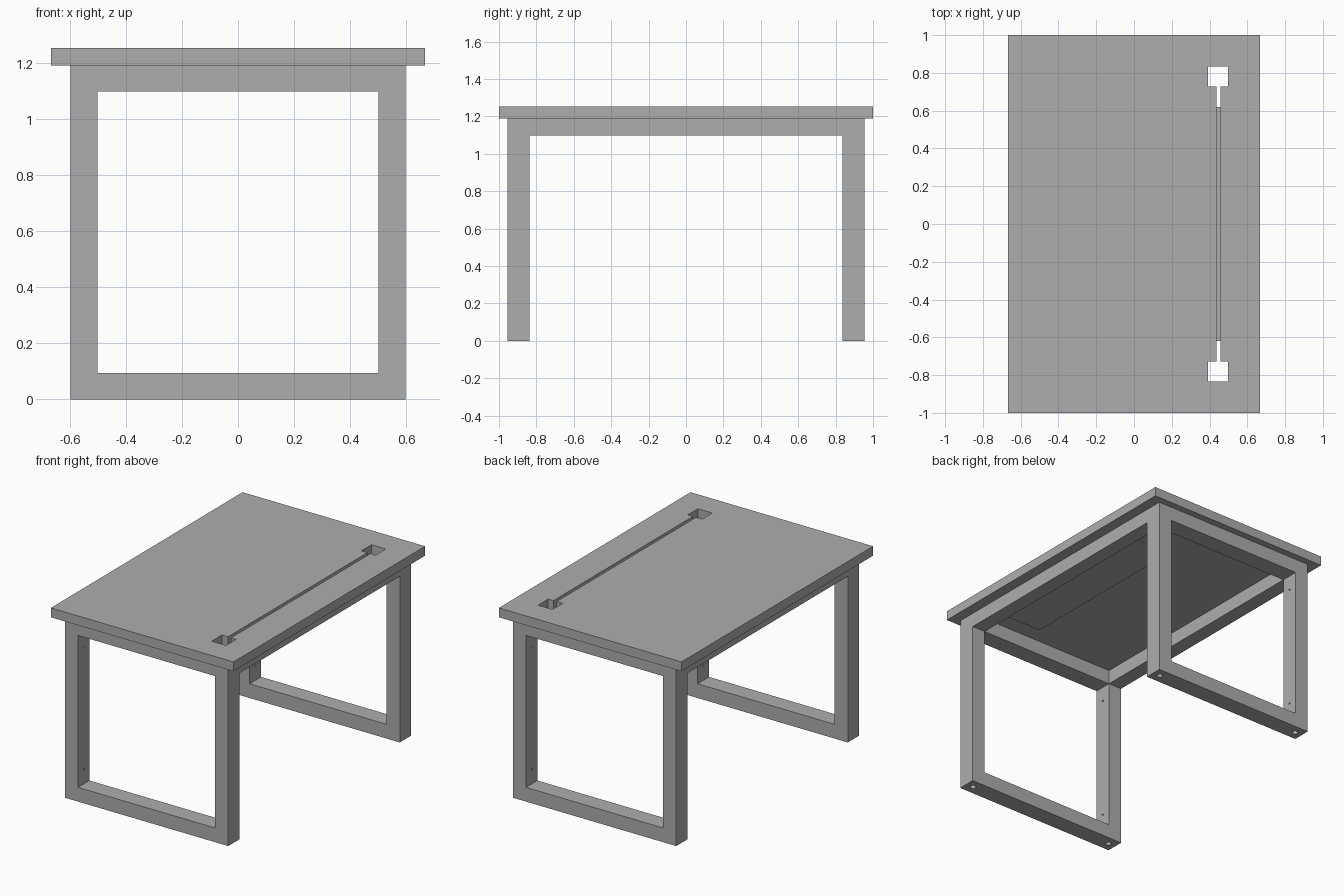
import bpy
from mathutils import Matrix, Vector

if "Cube" in bpy.data.objects:
    bpy.data.objects.remove(bpy.data.objects["Cube"])

grey = bpy.data.materials.new("mid_grey")
grey.diffuse_color = (0.42, 0.42, 0.42, 1)
grey.use_nodes = True
grey.node_tree.nodes["Principled BSDF"].inputs["Base Color"].default_value = grey.diffuse_color


def box(name, lo, hi):
    """Axis-aligned box between two corners."""
    lo, hi = Vector(lo), Vector(hi)
    bpy.ops.mesh.primitive_cube_add(size=1)
    ob = bpy.context.object
    ob.name = name
    ob.data.transform(Matrix.Translation((lo + hi) / 2) @ Matrix.Diagonal((*(hi - lo), 1)))
    ob.data.materials.append(grey)
    return ob


def drill(center, radius, depth, axis="Z"):
    """Cylinder cutter along an axis."""
    bpy.ops.mesh.primitive_cylinder_add(vertices=16, radius=radius, depth=depth)
    ob = bpy.context.object
    turn = Matrix.Rotation(1.5707963, 4, "Y") if axis == "X" else Matrix.Identity(4)
    ob.data.transform(Matrix.Translation(center) @ turn)
    ob.data.materials.append(grey)
    return ob


def cut(target, cutters):
    """Subtract each cutter and remove it."""
    for c in cutters:
        mod = target.modifiers.new("cut", "BOOLEAN")
        mod.operation, mod.solver, mod.object = "DIFFERENCE", "EXACT", c
        bpy.context.view_layer.objects.active = target
        bpy.ops.object.modifier_apply(modifier=mod.name)
        bpy.data.objects.remove(c)


# Main dimensions
OUT, INN = 0.597, 0.50           # frame half widths, outside and opening
LEG_IN, LEG_OUT = 0.836, 0.955   # leg frame range along y
RAIL, UNDER, TOP = 1.097, 1.19, 1.252

# Tabletop with cable slot and a square opening at each end
top = box("tabletop", (-0.667, -1, UNDER), (0.667, 1, TOP))
cut(top, [box("slot", (0.436, -0.75, 1.1), (0.459, 0.75, 1.4))] +
    [box("opening", (0.392, min(s * 0.728, s * 0.834), 1.1),
         (0.497, max(s * 0.728, s * 0.834), 1.4)) for s in (-1, 1)])

# Closed rectangular leg frames, with foot and screw holes
for s, side in ((-1, "front"), (1, "back")):
    y0, y1 = sorted((s * LEG_IN, s * LEG_OUT))
    mid = (y0 + y1) / 2
    frame = box(side + "_leg_frame", (-OUT, y0, 0), (OUT, y1, UNDER))
    cutters = [box("window", (-INN, y0 - 0.1, 0.094), (INN, y1 + 0.1, RAIL))]
    for m in (-1, 1):
        cutters.append(drill((m * 0.545, mid, 0), 0.018, 0.06))
        cutters.append(drill((m * 0.33, mid, RAIL), 0.006, 0.04))
        for z in (0.19, 1.0):
            cutters.append(drill((m * INN, mid, z), 0.006, 0.04, "X"))
    cut(frame, cutters)

# Long rails joining the two frames
for s, side in ((-1, "left"), (1, "right")):
    x0, x1 = sorted((s * INN, s * OUT))
    box(side + "_rail", (x0, -LEG_IN, RAIL), (x1, LEG_IN, UNDER))

# Cable tray under the slot
box("cable_tray_floor", (0.24, -0.62, 1.108), (INN, 0.62, 1.116))
box("cable_tray_wall", (0.24, -0.62, 1.116), (0.248, 0.62, UNDER))
